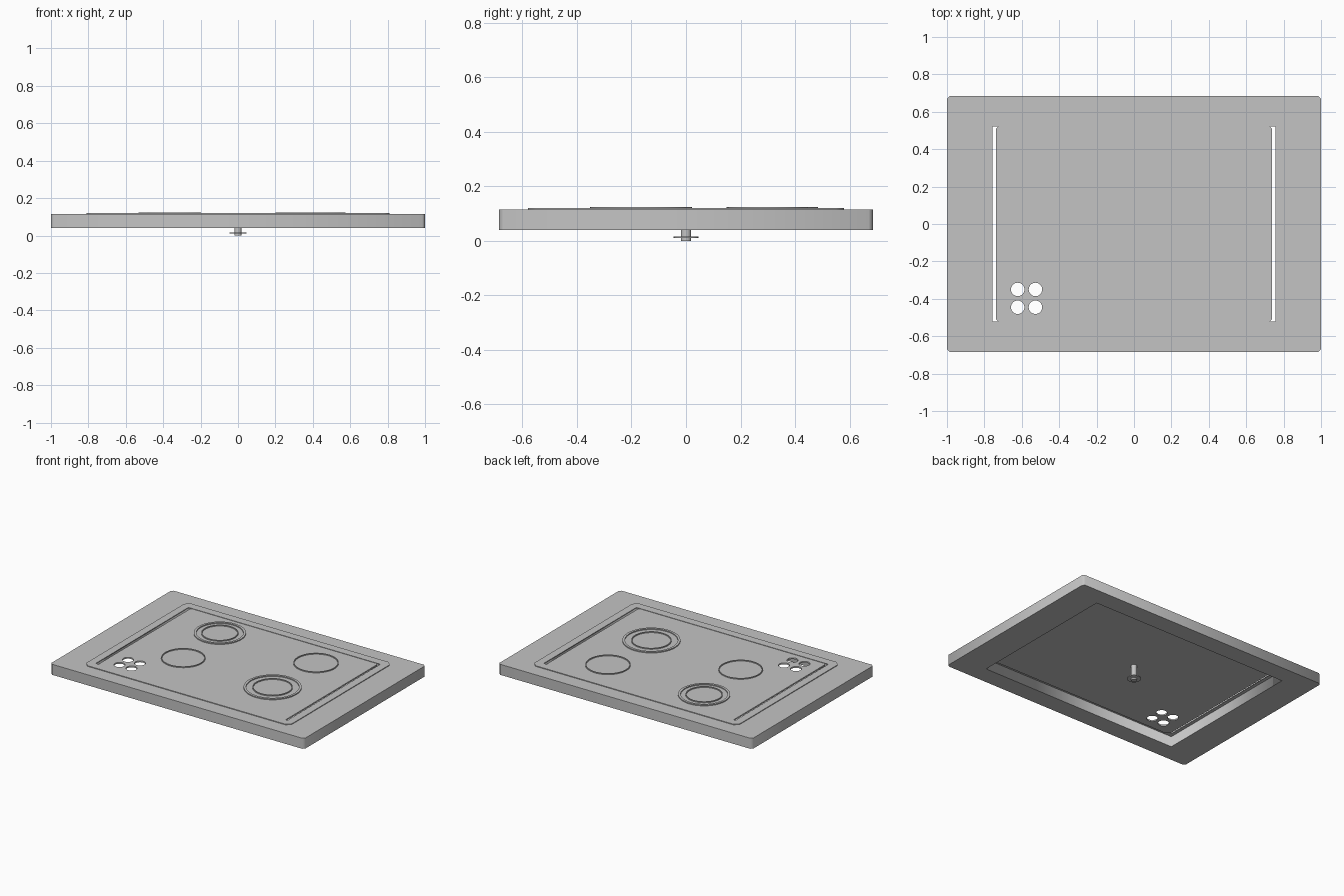
import bpy
import math

if "Cube" in bpy.data.objects:
    bpy.data.objects.remove(bpy.data.objects["Cube"])

grey = bpy.data.materials.new("plain_grey")
grey.diffuse_color = (0.55, 0.55, 0.55, 1)
grey.use_nodes = True
grey.node_tree.nodes["Principled BSDF"].inputs["Base Color"].default_value = grey.diffuse_color


def rect(hx, hy, c):
    """Rectangle outline with corners cut by c."""
    if c == 0:
        return [(-hx, -hy), (hx, -hy), (hx, hy), (-hx, hy)]
    return [(-hx + c, -hy), (hx - c, -hy), (hx, -hy + c), (hx, hy - c),
            (hx - c, hy), (-hx + c, hy), (-hx, hy - c), (-hx, -hy + c)]


def circle(cx, cy, r, n=32):
    return [(cx + r * math.cos(2 * math.pi * i / n),
             cy + r * math.sin(2 * math.pi * i / n)) for i in range(n)]


def plate(name, loops, z0, z1):
    """Flat solid between z0 and z1; inner loops become holes."""
    cu = bpy.data.curves.new(name, 'CURVE')
    cu.dimensions = '2D'
    cu.fill_mode = 'BOTH'
    cu.extrude = (z1 - z0) / 2
    for pts in loops:
        sp = cu.splines.new('POLY')
        sp.points.add(len(pts) - 1)
        for p, (x, y) in zip(sp.points, pts):
            p.co = (x, y, 0, 1)
        sp.use_cyclic_u = True
    ob = bpy.data.objects.new(name, cu)
    ob.location.z = (z0 + z1) / 2
    bpy.context.collection.objects.link(ob)
    bpy.ops.object.select_all(action='DESELECT')
    ob.select_set(True)
    bpy.context.view_layer.objects.active = ob
    bpy.ops.object.convert(target='MESH')
    ob = bpy.context.object
    ob.data.materials.clear()
    ob.data.materials.append(grey)
    return ob


# Countertop slab with the opening for the hob
plate("countertop", [rect(1, 0.685, 0.015), rect(0.78, 0.555, 0)], 0.04, 0.115)

# Thin frame resting on the countertop around the opening
plate("hob_frame", [rect(0.81, 0.58, 0.03), rect(0.756, 0.522, 0)], 0.114, 0.12)

# Hob plate with four knob holes; narrow slots stay open on both sides
holes = [circle(x, y, 0.036) for x in (-0.622, -0.527) for y in (-0.35, -0.445)]
plate("hob_plate", [rect(0.738, 0.535, 0.025)] + holes, 0.107, 0.117)

# Burner rings: x, y, outer radius, inner radius (0 = single ring)
burners = [(-0.365, 0.317, 0.168, 0.12), (0.405, 0.30, 0.146, 0),
           (-0.34, -0.13, 0.143, 0), (0.388, -0.165, 0.187, 0.13)]
for i, (x, y, r, ri) in enumerate(burners):
    w = 0.016 if ri else 0.006
    plate(f"burner_ring_{i}", [circle(x, y, r, 48), circle(x, y, r - w, 48)], 0.116, 0.124)
    if ri:
        plate(f"burner_inner_ring_{i}",
              [circle(x, y, ri, 48), circle(x, y, ri - 0.006, 48)], 0.116, 0.124)

# Supply pipe and flange underneath
for name, r, z0, z1 in (("supply_pipe", 0.019, 0, 0.108), ("pipe_flange", 0.045, 0.010, 0.016)):
    plate(name, [circle(0, 0, r, 24)], z0, z1)
